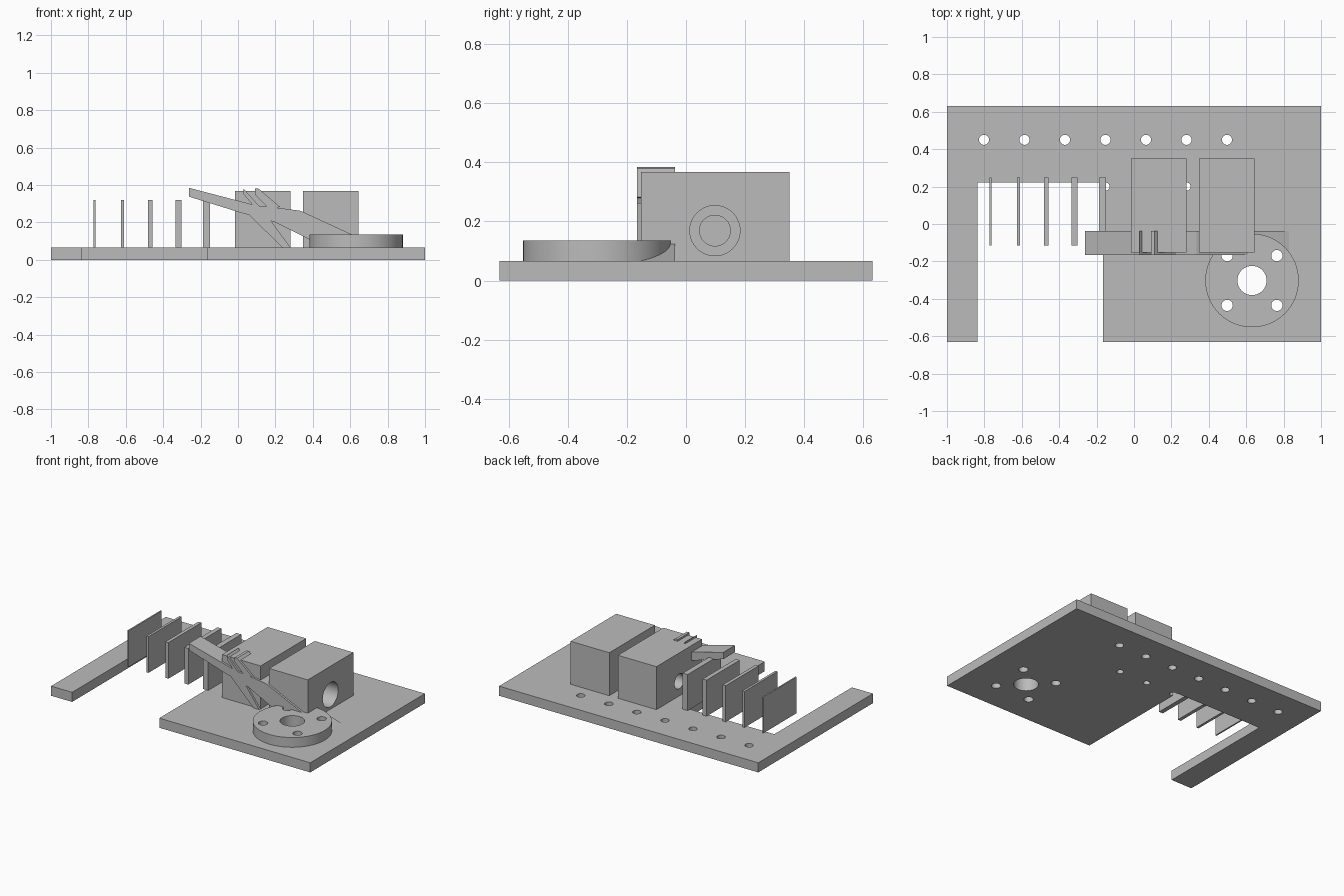
import bpy, bmesh, math
from mathutils import Matrix, Vector

cube = bpy.data.objects.get("Cube")
if cube:
    bpy.data.objects.remove(cube, do_unlink=True)

grey = bpy.data.materials.new("plain grey")
grey.use_nodes = True
grey.diffuse_color = (0.5, 0.5, 0.5, 1)
grey.node_tree.nodes["Principled BSDF"].inputs["Base Color"].default_value = (0.5, 0.5, 0.5, 1)

PLATE_TOP = 0.067


def finish(name, bm):
    bmesh.ops.recalc_face_normals(bm, faces=bm.faces)
    mesh = bpy.data.meshes.new(name)
    bm.to_mesh(mesh)
    bm.free()
    mesh.materials.append(grey)
    obj = bpy.data.objects.new(name, mesh)
    bpy.context.collection.objects.link(obj)
    return obj


def prism(name, outline, direction):
    """Extrude a closed outline of 3D points along a direction."""
    bm = bmesh.new()
    face = bm.faces.new([bm.verts.new(p) for p in outline])
    ext = bmesh.ops.extrude_face_region(bm, geom=[face])
    moved = [v for v in ext["geom"] if isinstance(v, bmesh.types.BMVert)]
    bmesh.ops.translate(bm, verts=moved, vec=Vector(direction))
    return finish(name, bm)


def box(name, x0, x1, y0, y1, z0, z1):
    outline = [(x0, y0, z0), (x1, y0, z0), (x1, y1, z0), (x0, y1, z0)]
    return prism(name, outline, (0, 0, z1 - z0))


def cylinders(name, items, depth, axis="Z"):
    """One mesh holding a cylinder for each (centre, radius)."""
    bm = bmesh.new()
    turn = Matrix.Rotation(math.pi / 2, 4, "Y") if axis == "X" else Matrix()
    for centre, radius in items:
        bmesh.ops.create_cone(bm, cap_ends=True, segments=64, radius1=radius, radius2=radius,
                              depth=depth, matrix=Matrix.Translation(centre) @ turn)
    return finish(name, bm)


def cut(obj, holes, axis="Z"):
    cutter = cylinders("hole_cutter", holes, 1, axis)
    cutter.hide_render = True
    mod = obj.modifiers.new("holes", "BOOLEAN")
    mod.operation = "DIFFERENCE"
    mod.solver = "EXACT"
    mod.object = cutter
    select(obj)
    bpy.ops.object.modifier_apply(modifier=mod.name)
    bpy.data.objects.remove(cutter, do_unlink=True)


def select(obj):
    bpy.ops.object.select_all(action="DESELECT")
    obj.select_set(True)
    bpy.context.view_layer.objects.active = obj


def smooth(obj):
    select(obj)
    bpy.ops.object.shade_smooth_by_angle(angle=math.radians(30))


# Hole layout
fx, fy = 0.631, -0.302
bolt_holes = [((fx + sx * 0.133, fy + sy * 0.133, 0), 0.03) for sx in (-1, 1) for sy in (-1, 1)]
flange_holes = bolt_holes + [((fx, fy, 0), 0.078)]
row_holes = [((-0.802 + 0.2165 * i, 0.45, 0), 0.027) for i in range(7)]
inner_holes = [((-0.152 + 0.2165 * i, 0.2, 0), 0.022) for i in range(3)]

# Base plate with a rectangular notch open to the front
nl, nr, nb, h = -0.838, -0.165, 0.223, 0.632
plate = prism("base_plate", [(x, y, 0) for x, y in (
    (-1, -h), (nl, -h), (nl, nb), (nr, nb), (nr, -h), (1, -h), (1, h), (-1, h))],
    (0, 0, PLATE_TOP))
cut(plate, row_holes + inner_holes + flange_holes)
smooth(plate)

# Round flange
flange = cylinders("flange", [((fx, fy, (PLATE_TOP + 0.135) / 2), 0.25)], 0.135 - PLATE_TOP)
cut(flange, flange_holes)
smooth(flange)

# Two bored blocks
for name, x0, bore in (("small_bore_block", -0.017, 0.052), ("large_bore_block", 0.347, 0.085)):
    block = box(name, x0, x0 + 0.298, -0.152, 0.35, PLATE_TOP, 0.367)
    cut(block, [((x0 + 0.15, 0.098, 0.169), bore)], "X")
    smooth(block)

# Row of fins that grow thicker
for i in range(5):
    x, half = -0.768 + 0.15 * i, 0.005 + 0.0035 * i
    box(f"fin_{i + 1}", x - half, x + half, -0.116, 0.249, PLATE_TOP, 0.319)

# Slanted branching bracket, one extruded outline per limb
limbs = {
    "bracket_arm": [(-.263, .385), (-.263, .338), (.02, .25), (.14, .22), (.2, .28), (.1, .29)],
    "bracket_short_finger": [(.03, .38), (.03, .35), (.09, .28), (.12, .28)],
    "bracket_long_finger": [(.09, .38), (.09, .35), (.17, .27), (.225, .283), (.11, .38)],
    "bracket_bar": [(.14, .22), (.2, .28), (.335, .262), (.61, .135), (.385, .107), (.2, .2)],
    "bracket_leg": [(.05, .25), (.235, .067), (.28, .067), (.16, .23)],
    "bracket_tail": [(.385, .107), (.61, .135), (.64, .125), (.83, .067), (.45, .067)],
}
for name, outline in limbs.items():
    limb = prism(name, [(x, -0.166, z) for x, z in outline], (0, 0.129, 0))
    if name == "bracket_tail":
        cut(limb, [b for b in bolt_holes if b[0][0] > fx])
